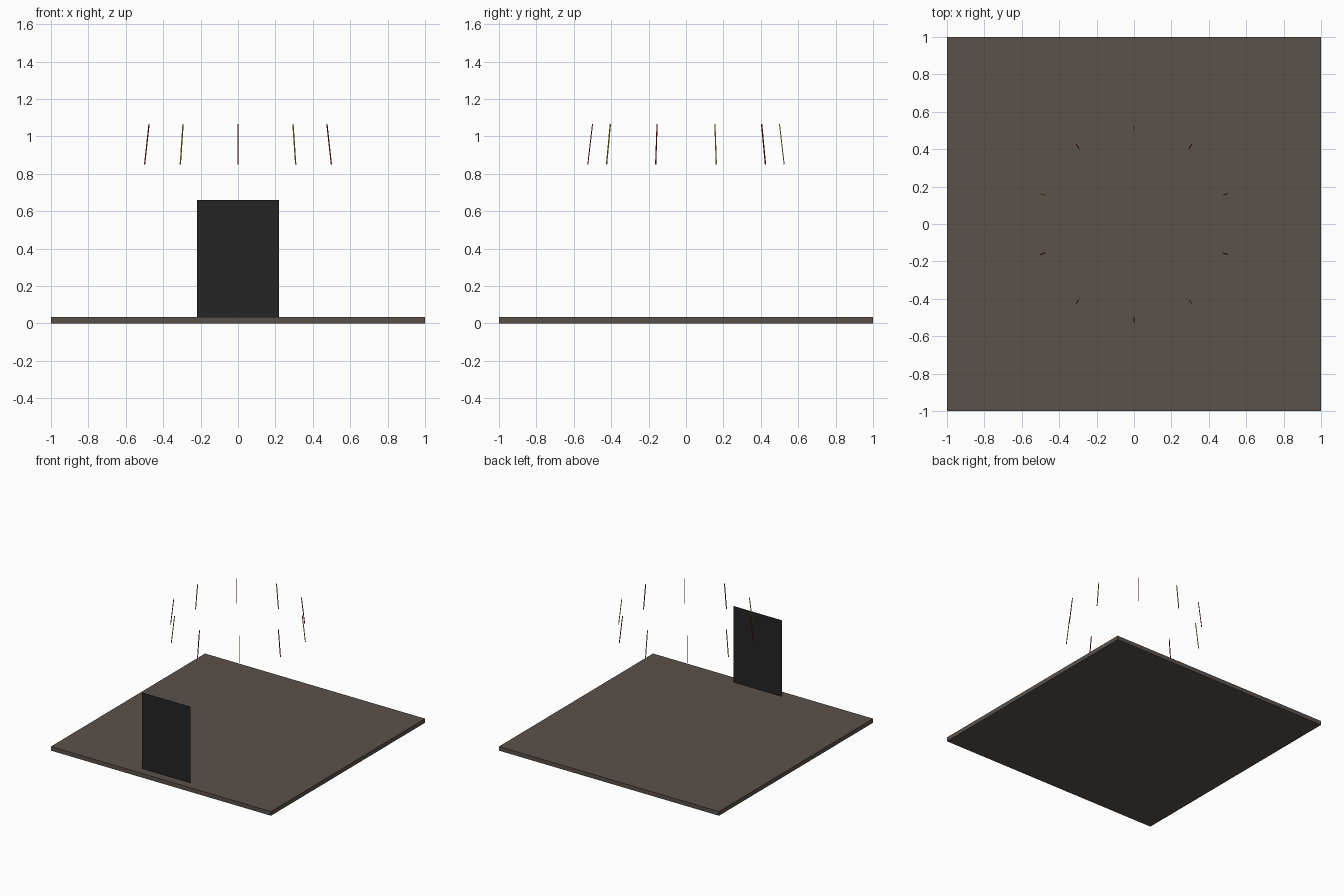
import bpy, math
from mathutils import Matrix, Vector

if "Cube" in bpy.data.objects:
    bpy.data.objects.remove(bpy.data.objects["Cube"])


def material(name, rgb):
    m = bpy.data.materials.new(name)
    m.diffuse_color = (*rgb, 1)
    m.use_nodes = True
    m.node_tree.nodes["Principled BSDF"].inputs["Base Color"].default_value = m.diffuse_color
    return m


brown = material("earth brown", (0.105, 0.083, 0.068))
black = material("door black", (0.018, 0.018, 0.018))
red = material("dark red", (0.45, 0.01, 0.01))
yellow = material("gold yellow", (0.75, 0.55, 0.06))


def box(name, size, matrix, mat):
    bpy.ops.mesh.primitive_cube_add(size=1)
    ob = bpy.context.object
    ob.name = name
    ob.data.transform(matrix @ Matrix.Diagonal((*size, 1)))
    ob.data.materials.append(mat)
    return ob


# square ground slab
H = 0.034
box("ground_slab", (2, 2, H), Matrix.Translation((0, 0, H / 2)), brown)

# upright doorway sheet near the front edge
bpy.ops.mesh.primitive_plane_add(size=1)
door = bpy.context.object
door.name = "doorway_panel"
door.data.transform(Matrix.Translation((0, -0.93, (H + 0.66) / 2))
                    @ Matrix.Rotation(math.pi / 2, 4, 'X')
                    @ Matrix.Diagonal((0.44, 0.66 - H, 1, 1)))
door.data.materials.append(black)

# ring of ten thin strips leaning inwards, alternating red and yellow
low, high = Vector((0.525, 0, 0.85)), Vector((0.5, 0, 1.065))
span = high - low
lean = math.atan2(span.x, span.z)
for i in range(10):
    turn = Matrix.Rotation(math.radians(270 + 36 * i), 4, 'Z')
    place = turn @ Matrix.Translation((low + high) / 2) @ Matrix.Rotation(lean, 4, 'Y')
    box(f"hanging_strip_{i + 1}", (0.005, 0.005, span.length), place,
        yellow if i % 2 else red)
